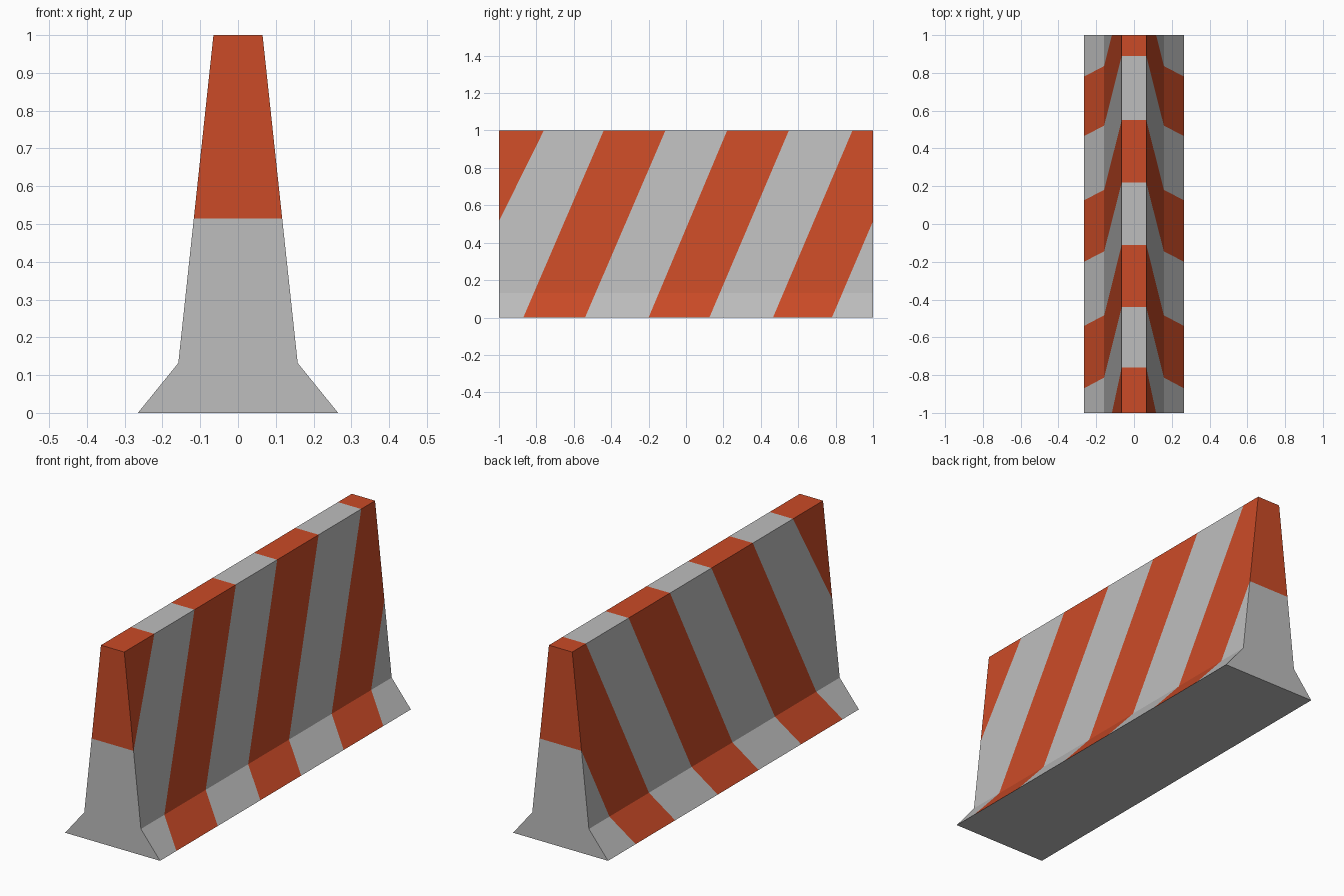
import bpy, bmesh
from mathutils import Vector

if "Cube" in bpy.data.objects:
    bpy.data.objects.remove(bpy.data.objects["Cube"])


def material(name, rgb):
    m = bpy.data.materials.new(name)
    m.diffuse_color = (*rgb, 1)
    m.use_nodes = True
    m.node_tree.nodes["Principled BSDF"].inputs["Base Color"].default_value = m.diffuse_color
    return m


# Barrier cross-section (x, z), right half mirrored to the left
half = [(0.265, 0.0), (0.158, 0.132), (0.065, 1.0)]
profile = half + [(-x, z) for x, z in reversed(half)]

# Slanted stripe edges: y at the ground and y at the top
edges = [(-1.255, -0.76), (-0.87, -0.44), (-0.54, -0.11), (-0.20, 0.22),
         (0.125, 0.55), (0.465, 0.89), (0.78, 1.207)]

# Extrude the profile along y
bm = bmesh.new()
face = bm.faces.new([bm.verts.new((x, -1, z)) for x, z in profile])
ext = bmesh.ops.extrude_face_region(bm, geom=[face], use_keep_orig=True)
bmesh.ops.translate(bm, vec=(0, 2, 0),
                    verts=[v for v in ext["geom"] if isinstance(v, bmesh.types.BMVert)])
bmesh.ops.recalc_face_normals(bm, faces=bm.faces)

# Cut the stripe edges into the surface
for low, high in edges:
    bmesh.ops.bisect_plane(bm, geom=bm.verts[:] + bm.edges[:] + bm.faces[:], dist=1e-5,
                           plane_co=(0, low, 0), plane_no=Vector((0, 1, low - high)).normalized())

# Alternate the colours, with a plain underside
for f in bm.faces:
    f.normal_update()
    c = f.calc_center_median()
    passed = sum(c.y > low + (high - low) * c.z for low, high in edges)
    f.material_index = 0 if f.normal.z < -0.9 else (passed + 1) % 2

mesh = bpy.data.meshes.new("road_barrier")
bm.to_mesh(mesh)
bm.free()
mesh.materials.append(material("light grey", (0.515, 0.515, 0.515)))
mesh.materials.append(material("orange red", (0.597, 0.070, 0.020)))
bpy.context.collection.objects.link(bpy.data.objects.new("road_barrier", mesh))
